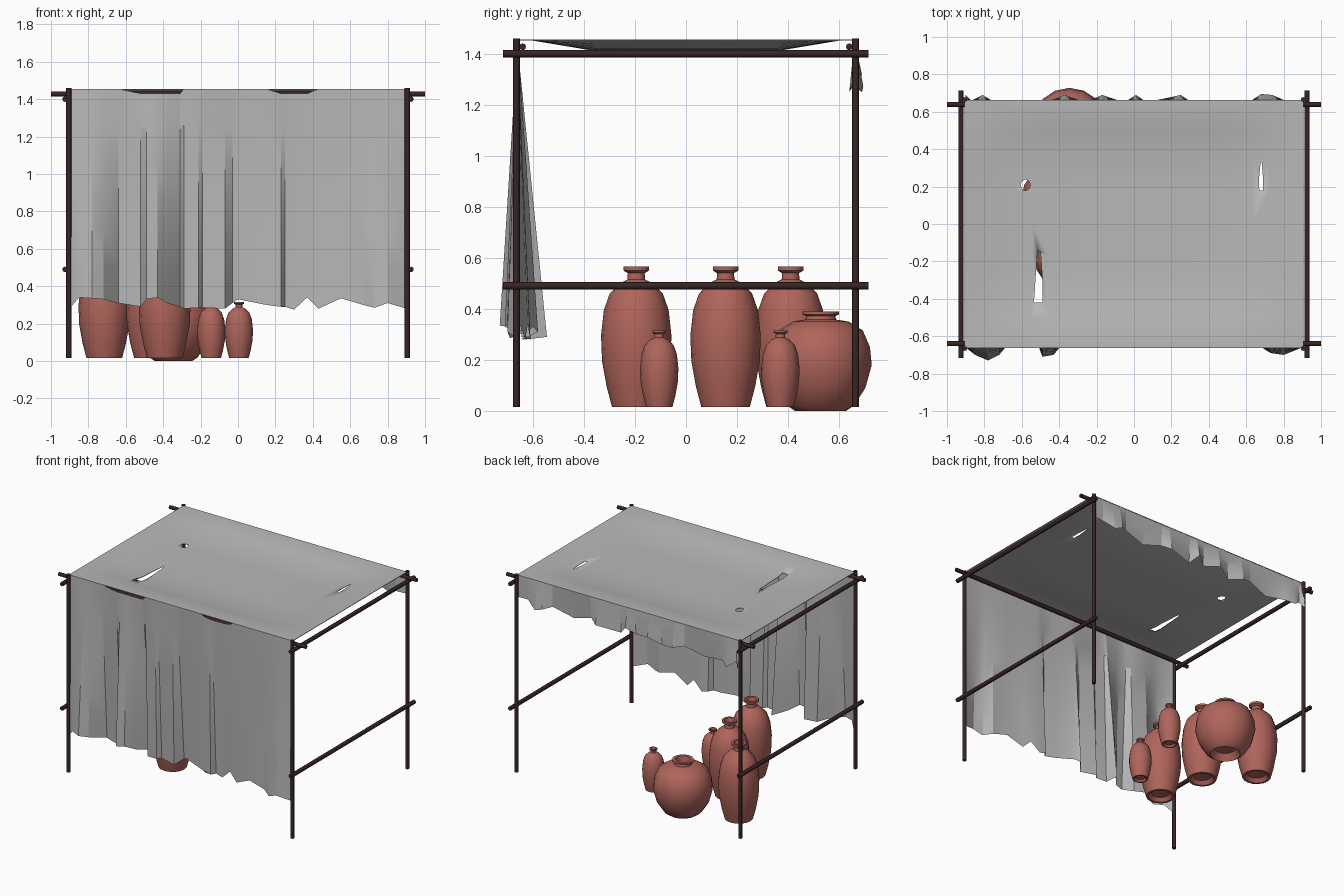
import bpy, bmesh, math
from mathutils import Vector

old = bpy.data.objects.get("Cube")
if old:
    bpy.data.objects.remove(old, do_unlink=True)


def material(name, rgb):
    mat = bpy.data.materials.new(name)
    mat.use_nodes = True
    mat.diffuse_color = (*rgb, 1)
    mat.node_tree.nodes["Principled BSDF"].inputs["Base Color"].default_value = (*rgb, 1)
    return mat


WOOD = material("dark wood", (0.04, 0.018, 0.018))
CLOTH = material("grey cloth", (0.48, 0.48, 0.48))
CLAY = material("terracotta", (0.43, 0.13, 0.105))


def finish(bm, name, mat, angle=35):
    mesh = bpy.data.meshes.new(name)
    bm.to_mesh(mesh)
    bm.free()
    obj = bpy.data.objects.new(name, mesh)
    bpy.context.collection.objects.link(obj)
    mesh.materials.append(mat)
    bpy.ops.object.select_all(action="DESELECT")
    obj.select_set(True)
    bpy.context.view_layer.objects.active = obj
    bpy.ops.object.shade_smooth_by_angle(angle=math.radians(angle))
    return obj


def pole(name, start, end, radius=0.0135):
    a, b = Vector(start), Vector(end)
    bm = bmesh.new()
    bmesh.ops.create_cone(bm, cap_ends=True, segments=8, radius1=radius,
                          radius2=radius, depth=(b - a).length)
    turn = (b - a).to_track_quat("Z", "Y")
    for v in bm.verts:
        v.co = turn @ v.co + (a + b) / 2
    finish(bm, name, WOOD, 50)


def skin(bm, rows, closed=False):
    """Join rows of points with quads."""
    grid = [[bm.verts.new(p) for p in row] for row in rows]
    for low, high in zip(grid, grid[1:]):
        count = len(low)
        for i in range(count if closed else count - 1):
            j = (i + 1) % count
            bm.faces.new((low[i], low[j], high[j], high[i]))
    return grid


# Frame: four posts, crossbars front and back, two rails on each side
for x, side in ((-0.905, "right"), (0.905, "left")):
    for y, end in ((-0.665, "front"), (0.665, "back")):
        pole(f"{end}_{side}_post", (x, y, 0.015), (x, y, 1.46))
    rail_x = math.copysign(0.925, x)
    for z, level in ((1.4, "upper"), (0.49, "lower")):
        pole(f"{level}_{side}_rail", (rail_x, -0.717, z), (rail_x, 0.715, z), 0.0145)
for y, end in ((-0.64, "front"), (0.64, "back")):
    pole(f"{end}_crossbar", (-1, y, 1.427), (1, y, 1.427))


# Roof cloth, sagging between its edges
def sag(x, y):
    across = min(1, max(0, (0.6 - abs(y)) / 0.24))
    along = max(0, 1 - (abs(x) / 0.9) ** 4)
    return 0.04 * across * along


def roof_point(x, y, drop):
    return (x, y, 1.455 - sag(x, y) - drop)


bm = bmesh.new()
xs = [0.905 * (i / 10 - 1) for i in range(21)]
ys = [-0.662, -0.6, -0.5, -0.36, -0.18, 0, 0.18, 0.36, 0.5, 0.6, 0.662]
top = skin(bm, [[roof_point(x, y, 0) for x in xs] for y in ys])
under = skin(bm, [[roof_point(x, y, 0.004) for x in xs] for y in ys])


def rim(g):
    return (g[0] + [r[-1] for r in g[1:]] + g[-1][-2::-1]
            + [r[0] for r in g[-2:0:-1]])


upper, lower = rim(top), rim(under)
for i in range(len(upper)):
    bm.faces.new((upper[i - 1], upper[i], lower[i], lower[i - 1]))
bmesh.ops.recalc_face_normals(bm, faces=bm.faces)
roof = finish(bm, "roof_cloth", CLOTH)

# Worn holes in the roof cloth
holes = {
    "round_hole": [(-0.58 + 0.027 * math.cos(k * math.pi / 4),
                    0.208 + 0.03 * math.sin(k * math.pi / 4)) for k in range(8)],
    "long_tear": [(-0.515, -0.14), (-0.525, -0.27), (-0.535, -0.42),
                  (-0.488, -0.42), (-0.49, -0.29), (-0.5, -0.15)],
    "short_tear": [(0.677, 0.33), (0.668, 0.24), (0.67, 0.18),
                   (0.69, 0.18), (0.69, 0.24), (0.683, 0.33)],
}
for name, outline in holes.items():
    bm = bmesh.new()
    rings = skin(bm, [[(x, y, z) for x, y in outline] for z in (1.3, 1.6)], True)
    for ring in rings:
        bm.faces.new(ring)
    bmesh.ops.recalc_face_normals(bm, faces=bm.faces)
    cutter = finish(bm, name, CLOTH)
    cutter.hide_render = True
    bpy.context.view_layer.objects.active = roof
    cut = roof.modifiers.new(name, "BOOLEAN")
    cut.operation = "DIFFERENCE"
    cut.solver = "EXACT"
    cut.object = cutter
    bpy.ops.object.modifier_apply(modifier=name)
    bpy.data.objects.remove(cutter, do_unlink=True)


# Hanging cloth: folds fan out from a straight top edge to a ragged hem
def hanging(name, hem, top_y, dips=()):
    bm = bmesh.new()
    rows = []
    for step in range(7):
        t = step / 6
        row = []
        for x, y, z in hem:
            head = 1.43 if any(a < x < b for a, b in dips) else 1.455
            row.append((x, top_y + (y - top_y) * t, head + (z - head) * t))
        rows.append(row)
    skin(bm, rows)
    return finish(bm, name, CLOTH, 20)


hanging("front_curtain", [
    (-0.9, -0.66, 0.28), (-0.85, -0.7, 0.34), (-0.78, -0.73, 0.335),
    (-0.72, -0.7, 0.33), (-0.64, -0.6, 0.31), (-0.52, -0.62, 0.29),
    (-0.49, -0.71, 0.33), (-0.43, -0.7, 0.34), (-0.38, -0.64, 0.31),
    (-0.31, -0.545, 0.29), (-0.29, -0.63, 0.28), (-0.21, -0.64, 0.285),
    (-0.19, -0.61, 0.285), (-0.07, -0.64, 0.28), (-0.03, -0.58, 0.31),
    (0, -0.6, 0.33), (0.15, -0.63, 0.3), (0.23, -0.645, 0.29),
    (0.25, -0.61, 0.29), (0.3, -0.61, 0.275), (0.37, -0.62, 0.34),
    (0.43, -0.63, 0.28), (0.55, -0.65, 0.335), (0.67, -0.65, 0.3),
    (0.73, -0.69, 0.285), (0.8, -0.7, 0.31), (0.9, -0.66, 0.28),
], -0.66, ((-0.6, -0.3), (0.16, 0.4)))

hanging("back_valance", [
    (-0.9, 0.69, 0), (-0.87, 0.66, 2), (-0.81, 0.69, 0), (-0.75, 0.655, 1),
    (-0.6, 0.64, 0), (-0.45, 0.66, 2), (-0.37, 0.69, 1), (-0.26, 0.65, 0),
    (-0.17, 0.69, 2), (-0.05, 0.65, 1), (0.01, 0.69, 3), (0.07, 0.65, 0),
    (0.25, 0.69, 1), (0.31, 0.65, 2), (0.46, 0.64, 0), (0.62, 0.655, 2),
    (0.68, 0.695, 1), (0.74, 0.69, 0), (0.82, 0.655, 2), (0.9, 0.66, 2),
], 0.66)
# Hem heights of the valance are given as tear depths; turn them into lengths
valance = bpy.data.objects["back_valance"].data
columns = len(valance.vertices) // 7
depths = [v.co.z for v in valance.vertices[-columns:]]
for v in valance.vertices:
    col, row = v.index % columns, v.index // columns
    v.co.z = 1.455 - (0.205 - 0.022 * depths[col]) * row / 6


# Clay jars: turned profiles of (radius, height), from hollow foot to inner neck
JAR = [(0.001, 0.03), (0.06, 0.025), (0.08, 0), (0.095, 0), (0.116, 0.08),
       (0.134, 0.18), (0.138, 0.28), (0.127, 0.38), (0.104, 0.445),
       (0.065, 0.485), (0.035, 0.5), (0.033, 0.525), (0.05, 0.535),
       (0.05, 0.55), (0.035, 0.55), (0.026, 0.52), (0.026, 0.46), (0.001, 0.44)]
POT = [(0.001, 0.05), (0.07, 0.045), (0.1, 0), (0.13, 0.02), (0.175, 0.09),
       (0.2, 0.18), (0.193, 0.25), (0.165, 0.315), (0.11, 0.35), (0.06, 0.358),
       (0.057, 0.372), (0.072, 0.378), (0.072, 0.39), (0.05, 0.39),
       (0.042, 0.36), (0.042, 0.32), (0.001, 0.3)]


def jar(name, x, y, z=0.015, profile=JAR, scale=1, sides=16):
    bm = bmesh.new()
    turns = [math.tau * k / sides for k in range(sides)]
    skin(bm, [[(x + r * scale * math.cos(a), y + r * scale * math.sin(a), z + h * scale)
               for a in turns] for r, h in profile], True)
    bmesh.ops.recalc_face_normals(bm, faces=bm.faces)
    finish(bm, name, CLAY, 40)


jar("tall_jar_front", -0.392, -0.195)
jar("tall_jar_middle", -0.46, 0.155)
jar("tall_jar_back", -0.715, 0.41)
jar("small_jar_front", -0.143, -0.105, scale=0.545)
jar("small_jar_back", 0.005, 0.37, scale=0.545)
jar("round_pot", -0.345, 0.528, 0, POT)
